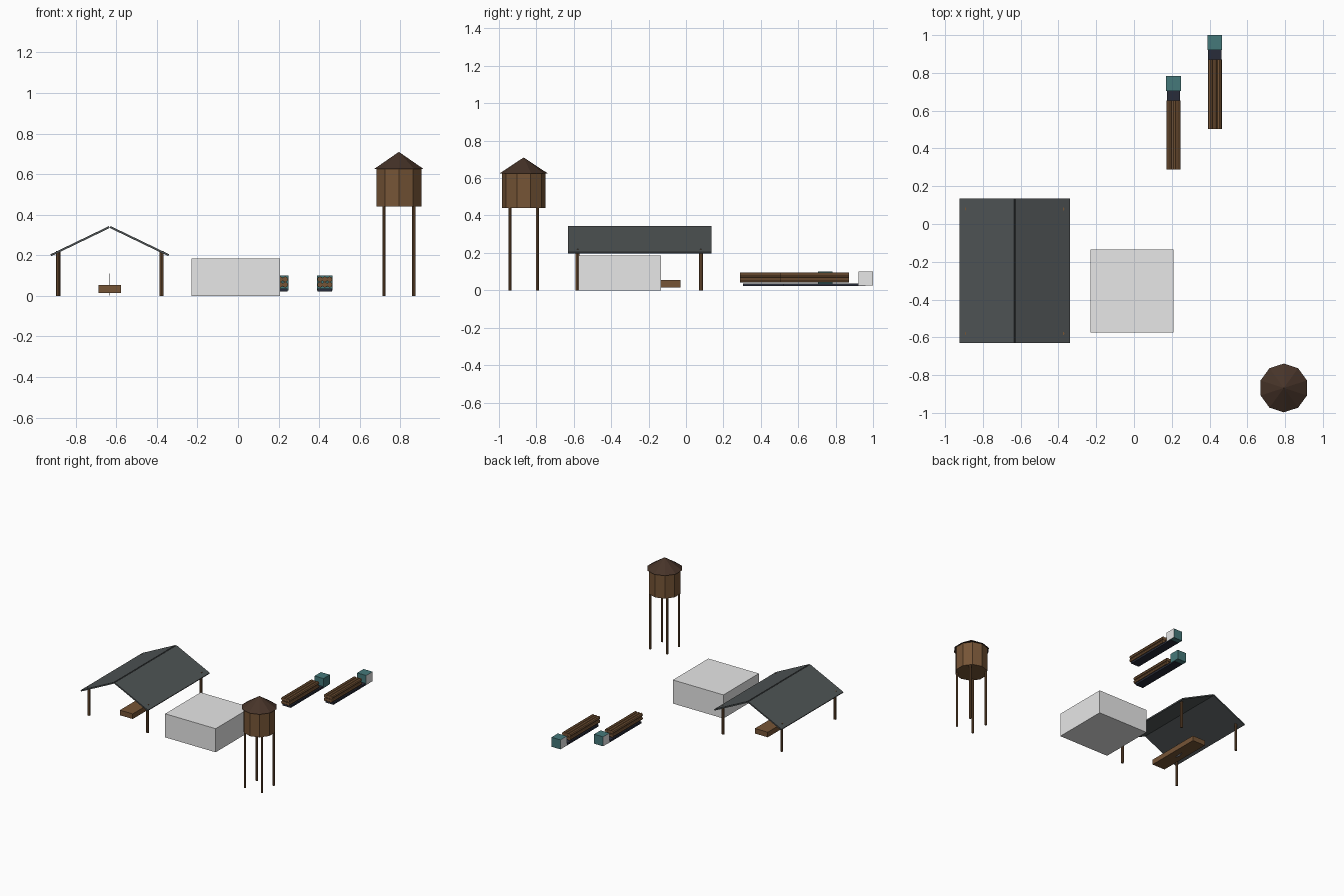
import bpy, bmesh, math
from mathutils import Matrix, Vector

if "Cube" in bpy.data.objects:
    bpy.data.objects.remove(bpy.data.objects["Cube"])


def material(name, rgb):
    m = bpy.data.materials.new(name)
    m.use_nodes = True
    m.diffuse_color = (*rgb, 1)
    m.node_tree.nodes["Principled BSDF"].inputs["Base Color"].default_value = (*rgb, 1)
    return m


WOOD = material("brown wood", (0.18, 0.09, 0.037))
SHINGLE = material("dark brown shingle", (0.063, 0.034, 0.022))
SLATE = material("grey slate", (0.077, 0.088, 0.09))
PLAIN = material("pale grey", (0.8, 0.8, 0.8))
TEAL = material("teal paint", (0.06, 0.19, 0.195))
DARK = material("dark chassis", (0.022, 0.025, 0.041))
STEEL = material("saw steel", (0.12, 0.12, 0.13))


def finish(name, bm, *mats):
    me = bpy.data.meshes.new(name)
    bm.to_mesh(me)
    bm.free()
    for m in mats:
        me.materials.append(m)
    ob = bpy.data.objects.new(name, me)
    bpy.context.collection.objects.link(ob)
    return ob


def box(name, mat, x, y, z):
    """Box from (low, high) ranges on each axis."""
    bm = bmesh.new()
    size = Vector([r[1] - r[0] for r in (x, y, z)])
    mid = Vector([(r[0] + r[1]) / 2 for r in (x, y, z)])
    bmesh.ops.create_cube(bm, size=1, matrix=Matrix.Translation(mid) @ Matrix.Diagonal(size.to_4d()))
    return finish(name, bm, mat)


def rod(name, mat, start, end, r1, r2=None, sides=8):
    """Cylinder or cone running from start to end."""
    a, b = Vector(start), Vector(end)
    bm = bmesh.new()
    turn = Matrix() if abs(b.x - a.x) + abs(b.y - a.y) < 1e-6 else (b - a).to_track_quat("Z", "Y").to_matrix().to_4x4()
    bmesh.ops.create_cone(bm, cap_ends=True, segments=sides, radius1=r1,
                          radius2=r1 if r2 is None else r2, depth=(b - a).length,
                          matrix=Matrix.Translation((a + b) / 2) @ turn)
    return finish(name, bm, mat)


# Water tower: four legs, ten-sided tank and pointed roof
tx, ty = 0.793, -0.868
for i in (-1, 1):
    for j in (-1, 1):
        x, y = tx + i * 0.073, ty + j * 0.073
        rod("tower_leg", WOOD, (x, y, 0), (x, y, 0.45), 0.008)
rod("tower_tank", WOOD, (tx, ty, 0.44), (tx, ty, 0.627), 0.117, sides=10)
rod("tower_roof", SHINGLE, (tx, ty, 0.625), (tx, ty, 0.71), 0.129, 0, sides=10)

# Open shed: posts and a pitched roof of two slabs
sx = -0.632
for side in (-1, 1):
    for y in (-0.58, 0.08):
        x = sx + side * 0.254
        rod("shed_post", WOOD, (x, y, 0), (x, y, 0.222), 0.01)
    eave = Vector((sx + side * 0.288, 0, 0.196))
    ridge = Vector((sx, 0, 0.335))
    along = (ridge - eave).normalized()
    up = Vector((-along.z * side, 0, along.x * side))
    up = up if up.z > 0 else -up
    bm = bmesh.new()
    section = [eave, ridge, ridge + up * 0.01, eave + up * 0.01]
    face = bm.faces.new([bm.verts.new(p + Vector((0, -0.63, 0))) for p in section])
    out = bmesh.ops.extrude_face_region(bm, geom=[face])
    bmesh.ops.translate(bm, vec=(0, 0.766, 0),
                        verts=[g for g in out["geom"] if isinstance(g, bmesh.types.BMVert)])
    bmesh.ops.recalc_face_normals(bm, faces=bm.faces)
    finish("shed_roof_panel", bm, SLATE)

# Saw bench with its blade
box("saw_bench", WOOD, (-0.688, -0.577), (-0.48, -0.03), (0.015, 0.055))
rod("saw_blade", STEEL, (sx - 0.002, -0.255, 0.056), (sx + 0.002, -0.255, 0.056), 0.054, sides=20)

# Plain block building
box("block_building", PLAIN, (-0.23, 0.208), (-0.574, -0.135), (0, 0.185))


# Log trucks: chassis, cab with pale side faces, and two layers of logs
def truck(x, y, pale_sides):
    box("truck_chassis", DARK, (x - 0.035, x + 0.035), (y + 0.017, y + 0.455), (0.022, 0.037))
    cab = box("truck_cab", TEAL, (x - 0.039, x + 0.039), (y + 0.417, y + 0.496), (0.026, 0.1))
    cab.data.materials.append(PLAIN)
    for p in cab.data.polygons:
        p.material_index = int(round(p.normal.x) in pale_sides)
    for row in range(2):
        for col in (-1, 0, 1):
            lx, lz = x + col * 0.0235, 0.055 + row * 0.027
            rod("log", WOOD, (lx, y, lz), (lx, y + 0.367, lz), 0.0138)


truck(0.209, 0.288, (-1,))
truck(0.428, 0.504, (-1, 1))
